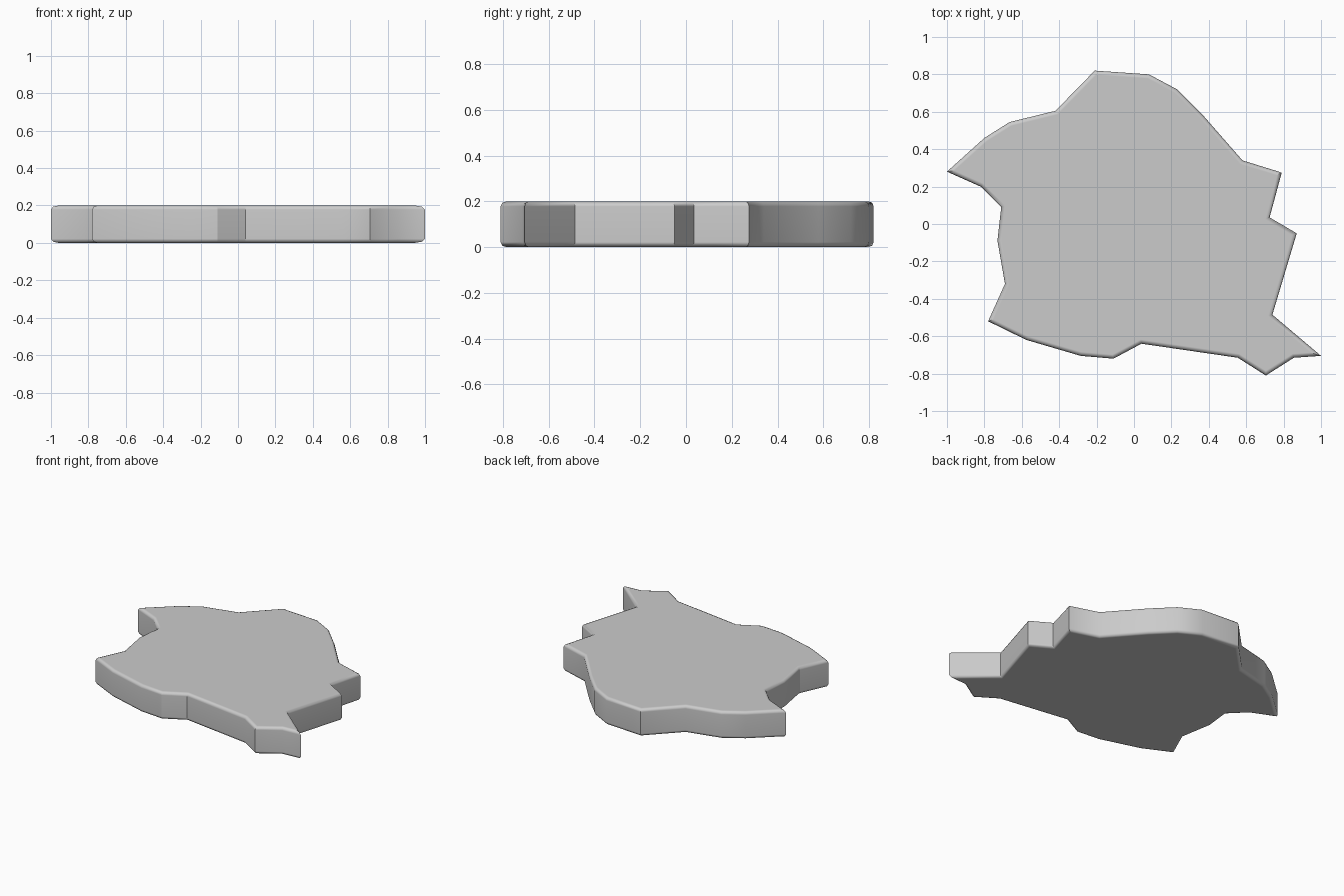
import bpy, bmesh, math

if "Cube" in bpy.data.objects:
    bpy.data.objects.remove(bpy.data.objects["Cube"])

# Outline of the slab seen from above, clockwise from the back corner
OUTLINE = [
    (-0.21, 0.82), (0.08, 0.80), (0.23, 0.72), (0.37, 0.58), (0.58, 0.34),
    (0.79, 0.275), (0.725, 0.035), (0.87, -0.05), (0.74, -0.485), (1.0, -0.705),
    (0.855, -0.715), (0.705, -0.81), (0.555, -0.715), (0.04, -0.64),
    (-0.11, -0.72), (-0.285, -0.705), (-0.575, -0.62), (-0.78, -0.52),
    (-0.69, -0.32), (-0.73, -0.09), (-0.71, 0.09), (-0.82, 0.20), (-1.0, 0.28),
    (-0.80, 0.46), (-0.665, 0.545), (-0.42, 0.605),
]
HEIGHT = 0.2
BEVEL = 0.022

# Slab: extruded outline
bm = bmesh.new()
base = bm.faces.new([bm.verts.new((x, y, 0)) for x, y in OUTLINE])
top = bmesh.ops.extrude_face_region(bm, geom=[base], use_keep_orig=True)
bmesh.ops.translate(bm, vec=(0, 0, HEIGHT),
                    verts=[v for v in top["geom"] if isinstance(v, bmesh.types.BMVert)])
bmesh.ops.recalc_face_normals(bm, faces=bm.faces)

# Rounded rims along the top and bottom outlines
rims = [e for e in bm.edges if abs(e.verts[0].co.z - e.verts[1].co.z) < 1e-5]
bmesh.ops.bevel(bm, geom=rims, offset=BEVEL, offset_type='OFFSET', segments=2,
                profile=0.5, affect='EDGES', clamp_overlap=True)

# Smooth shading, with sharp corners down the sides
bm.normal_update()
for f in bm.faces:
    f.smooth = True
for e in bm.edges:
    upright = (e.verts[0].co.xy - e.verts[1].co.xy).length < 0.06 and \
        abs(e.verts[0].co.z - e.verts[1].co.z) > 1e-4
    if upright and e.calc_face_angle(0) > math.radians(30):
        e.smooth = False

mesh = bpy.data.meshes.new("stone_slab")
bm.to_mesh(mesh)
bm.free()
slab = bpy.data.objects.new("stone_slab", mesh)
bpy.context.collection.objects.link(slab)

# Weighted normals keep the large faces flat
weighted = slab.modifiers.new("weighted_normals", 'WEIGHTED_NORMAL')
weighted.keep_sharp = True

grey = bpy.data.materials.new("stone_grey")
grey.diffuse_color = (0.6, 0.6, 0.6, 1)
grey.use_nodes = True
grey.node_tree.nodes["Principled BSDF"].inputs["Base Color"].default_value = grey.diffuse_color
mesh.materials.append(grey)
